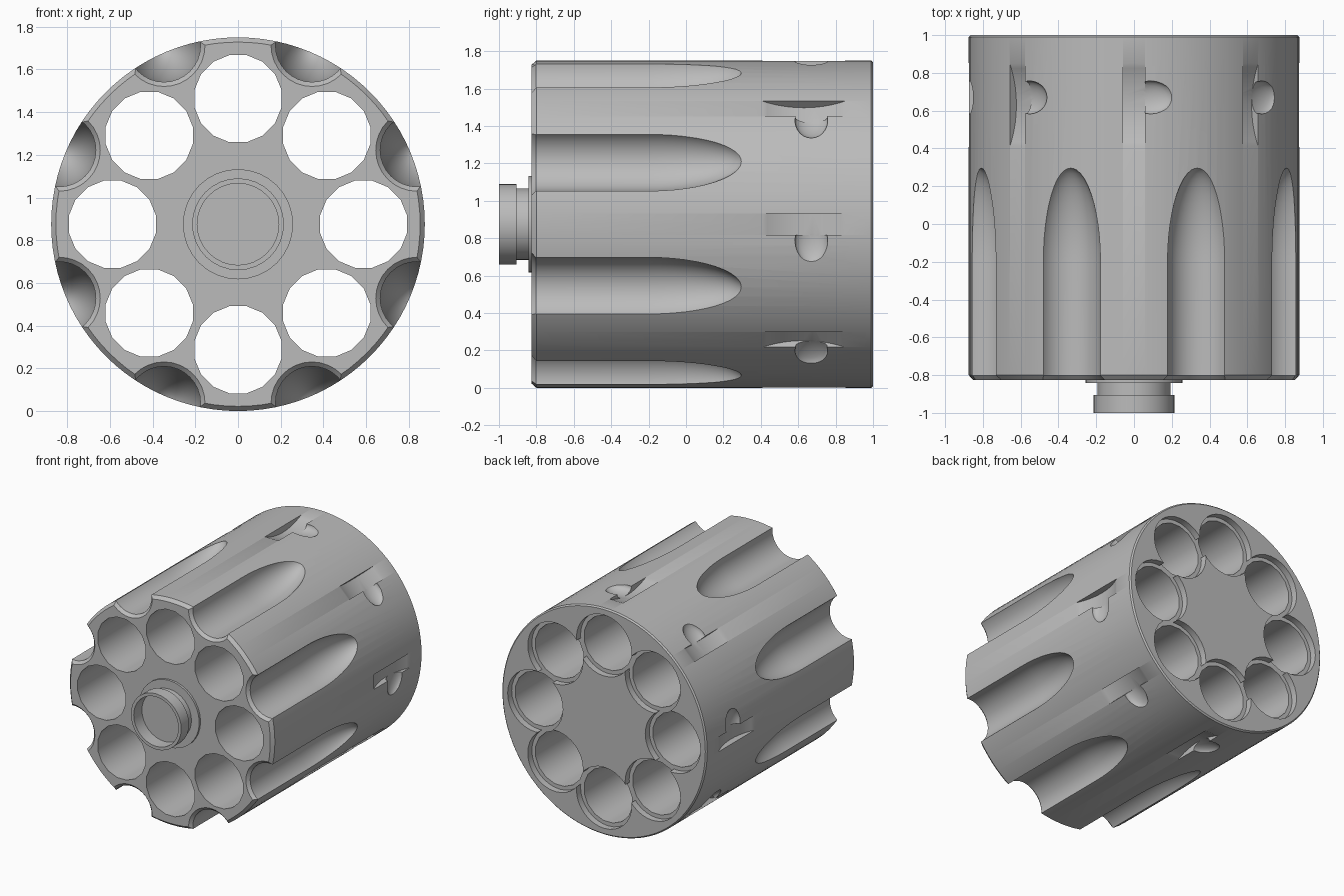
import bpy
import bmesh
from math import cos, sin, pi, radians, sqrt
from mathutils import Matrix, Vector

old = bpy.data.objects.get("Cube")
if old:
    bpy.data.objects.remove(old, do_unlink=True)

R = 0.875        # drum radius, also the height of its axis
COUNT = 8        # chambers, flutes and notches
STEP = 2 * pi / COUNT

steel = bpy.data.materials.new("grey steel")
steel.use_nodes = True
steel.diffuse_color = (0.5, 0.5, 0.5, 1)
steel.node_tree.nodes["Principled BSDF"].inputs["Base Color"].default_value = (0.5, 0.5, 0.5, 1)


def frame(angle):
    """Local x runs clockwise round the drum, y along it, z outwards."""
    out = Vector((cos(angle), 0, sin(angle)))
    side = Vector((sin(angle), 0, -cos(angle)))
    m = Matrix((side, Vector((0, 1, 0)), out)).transposed().to_4x4()
    return Matrix.Translation((0, 0, R)) @ m


def lathe(bm, profile, sides, matrix, phase=0.0):
    """Turn (radius, y) points about the local y axis and cap both ends."""
    rings = []
    for r, y in profile:
        ring = []
        for i in range(sides):
            a = 2 * pi * i / sides + phase
            ring.append(bm.verts.new(matrix @ Vector((r * cos(a), y, r * sin(a)))))
        rings.append(ring)
    for a, b in zip(rings, rings[1:]):
        for i in range(sides):
            j = (i + 1) % sides
            bm.faces.new((a[i], a[j], b[j], b[i]))
    bm.faces.new(rings[0])
    bm.faces.new(rings[-1])


def finish(bm, name):
    bmesh.ops.recalc_face_normals(bm, faces=bm.faces)
    mesh = bpy.data.meshes.new(name)
    bm.to_mesh(mesh)
    bm.free()
    mesh.materials.append(steel)
    ob = bpy.data.objects.new(name, mesh)
    bpy.context.collection.objects.link(ob)
    return ob


def select(ob):
    bpy.ops.object.select_all(action='DESELECT')
    ob.select_set(True)
    bpy.context.view_layer.objects.active = ob


def cut(target, name, build, offset=0.0):
    """Build one cutter per station and subtract them all."""
    bm = bmesh.new()
    for k in range(COUNT):
        build(bm, frame(k * STEP + offset))
    cutter = finish(bm, name)
    cutter.hide_render = True
    mod = target.modifiers.new(name, 'BOOLEAN')
    mod.operation = 'DIFFERENCE'
    mod.solver = 'EXACT'
    mod.use_self = True
    mod.object = cutter
    select(target)
    bpy.ops.object.modifier_apply(modifier=mod.name)
    bpy.data.objects.remove(cutter, do_unlink=True)


# Drum body with chamfered ends
bm = bmesh.new()
lathe(bm, [(0.853, -0.825), (R, -0.8), (R, 0.99), (0.865, 1.0)], 96, frame(pi / 2))
drum = finish(bm, "drum_body")


# Through chambers
def chamber(bm, m):
    lathe(bm, [(0.208, -1.2), (0.208, 1.2)], 16, m @ Matrix.Translation((0, 0, 0.588)), pi / 16)


# Shallow rim seats at the back, just overlapping their neighbours
def rim_seat(bm, m):
    lathe(bm, [(0.236, 0.95), (0.236, 1.2)], 32, m @ Matrix.Translation((0, 0, 0.588)))


# Outer flutes: flared at the front, elliptical nose at the back
def flute(bm, m):
    r, start, length = 0.171, -0.2, 0.505
    profile = [(r + 0.045, -0.85), (r, -0.803)]
    for i in range(12):
        a = i / 12 * pi / 2
        profile.append((r * cos(a), start + length * sin(a)))
    profile.append((0.004, start + length))
    lathe(bm, profile, 32, m @ Matrix.Translation((0, 0, 0.906)))


# Stop notches: a curved-floor slot
def notch(bm, m):
    wheel = m @ Matrix.Translation((0, 0.63, 1.332)) @ Matrix.Rotation(radians(90), 4, 'Z')
    lathe(bm, [(0.509, -0.057), (0.509, 0.057)], 64, wheel)


# Rounded lead-in beside each notch
def lead_in(bm, m):
    shape = m @ Matrix.Translation((0.085, 0.67, 0.868)) @ Matrix.Diagonal((0.125, 0.088, 0.045, 1))
    bmesh.ops.create_uvsphere(bm, u_segments=24, v_segments=12, radius=1, matrix=shape)


cut(drum, "chamber_cutter", chamber)
cut(drum, "rim_seat_cutter", rim_seat)
cut(drum, "flute_cutter", flute, STEP / 2)
cut(drum, "notch_cutter", notch)
cut(drum, "lead_in_cutter", lead_in)

# Front collar: washer, neck and hollow lip
bm = bmesh.new()
lathe(bm, [(0.258, -0.82), (0.258, -0.842), (0.192, -0.842), (0.192, -0.905),
           (0.215, -0.905), (0.215, -1.0), (0.191, -1.0), (0.191, -0.9)], 32, frame(pi / 2))
collar = finish(bm, "front_collar")

for ob in (drum, collar):
    select(ob)
    bpy.ops.object.shade_smooth_by_angle(angle=radians(30))
